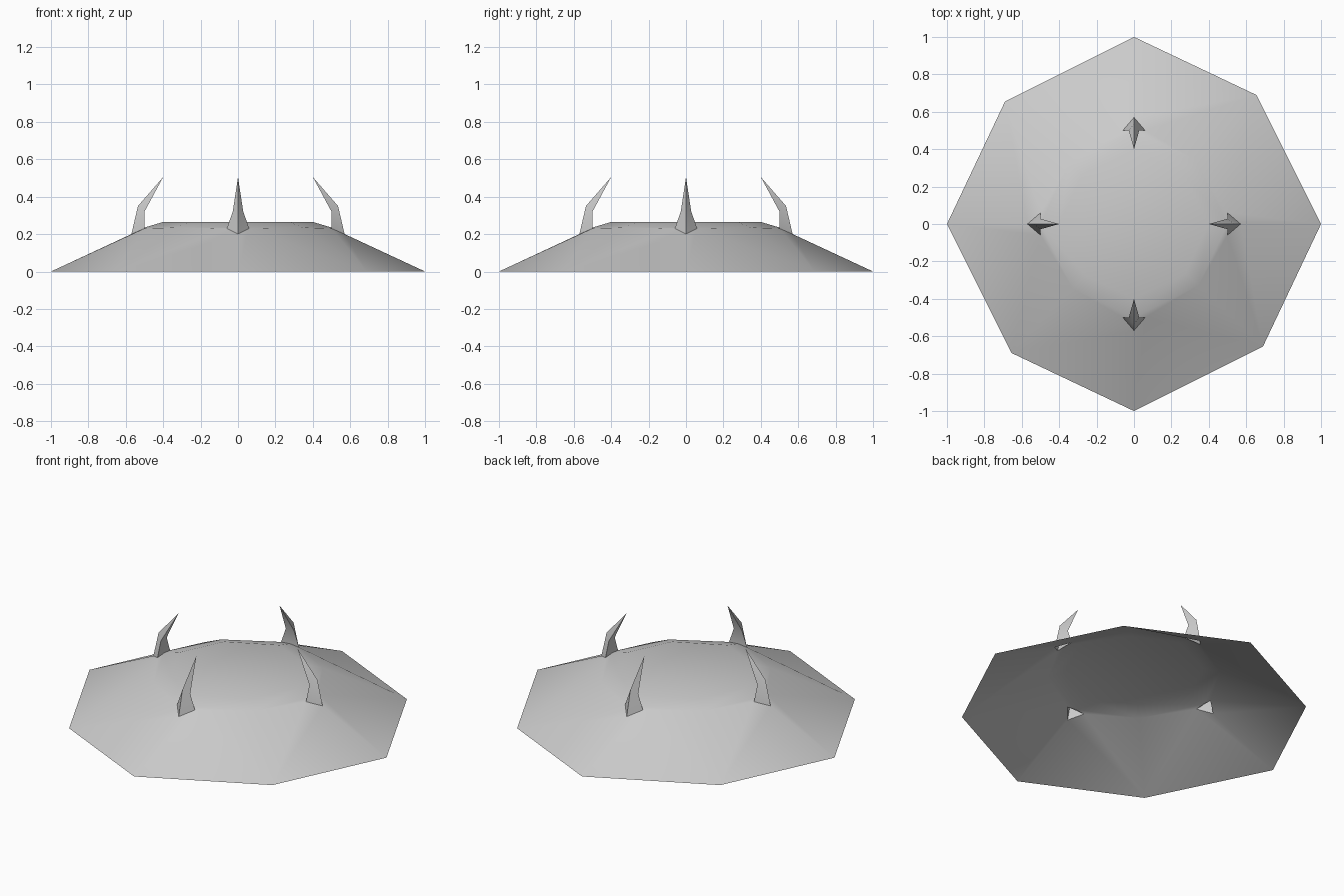
import bpy
import bmesh
from math import radians
from mathutils import Matrix, Vector

cube = bpy.data.objects.get("Cube")
if cube:
    bpy.data.objects.remove(cube, do_unlink=True)

# One plain grey
grey = bpy.data.materials.new("plain_grey")
grey.use_nodes = True
colour = (0.6, 0.6, 0.6, 1)
grey.diffuse_color = colour
grey.node_tree.nodes["Principled BSDF"].inputs["Base Color"].default_value = colour

QUARTERS = [Matrix.Rotation(radians(90 * k), 3, "Z") for k in range(4)]
DIAGONAL = Matrix.Rotation(radians(46.5), 3, "Z")
DIAGONAL_SCALE = 0.951

# Spike sections: outer ridge, then the two inner corners
BASE = [Vector((0.57, 0, 0.2)), Vector((0.5, 0.06, 0.23)), Vector((0.5, -0.06, 0.23))]
MIDDLE = [Vector((0.535, 0, 0.35)), Vector((0.5, 0.028, 0.32)), Vector((0.5, -0.028, 0.32))]
TIP = Vector((0.4, 0, 0.505))

# Rings of the shell: radius and height
RINGS = [(1, 0), (0.5, 0.235), (0.4, 0.265)]


def finish(bm, name):
    mesh = bpy.data.meshes.new(name)
    bm.to_mesh(mesh)
    bm.free()
    obj = bpy.data.objects.new(name, mesh)
    bpy.context.collection.objects.link(obj)
    mesh.materials.append(grey)
    bpy.ops.object.select_all(action="DESELECT")
    obj.select_set(True)
    bpy.context.view_layer.objects.active = obj
    bpy.ops.object.shade_smooth_by_angle(angle=radians(30))
    return obj


def build_shell():
    bm = bmesh.new()
    axis, diag, holes = [], [], []
    for turn in QUARTERS:
        points = [Vector((r, 0, z)) for r, z in RINGS]
        axis.append([bm.verts.new(turn @ p) for p in points])
        corners = [DIAGONAL @ Vector((p.x * DIAGONAL_SCALE, 0, p.z)) for p in points]
        diag.append([bm.verts.new(turn @ p) for p in corners])
        holes.append([bm.verts.new(turn @ p) for p in BASE])
    for k in range(4):
        a, d, before = axis[k], diag[k], diag[k - 1]
        ridge, left, right = holes[k]
        # Sloping skirt, open under the spike
        bm.faces.new((a[0], d[0], left, ridge))
        bm.faces.new((d[0], d[1], a[1], left))
        bm.faces.new((before[0], a[0], ridge, right))
        bm.faces.new((before[0], right, a[1], before[1]))
        # Bevelled rim
        bm.faces.new((a[1], d[1], d[2], a[2]))
        bm.faces.new((before[1], a[1], a[2], before[2]))
    # Flat top
    bm.faces.new([v for a, d in zip(axis, diag) for v in (a[2], d[2])])
    finish(bm, "shell")


def build_spike(name, turn):
    bm = bmesh.new()
    base = [bm.verts.new(turn @ p) for p in BASE]
    middle = [bm.verts.new(turn @ p) for p in MIDDLE]
    tip = bm.verts.new(turn @ TIP)
    for i in range(3):
        j = (i + 1) % 3
        bm.faces.new((base[i], base[j], middle[j], middle[i]))
        bm.faces.new((middle[i], middle[j], tip))
    finish(bm, name)


build_shell()
for side, turn in zip(("left", "back", "right", "front"), QUARTERS):
    build_spike(side + "_spike", turn)
